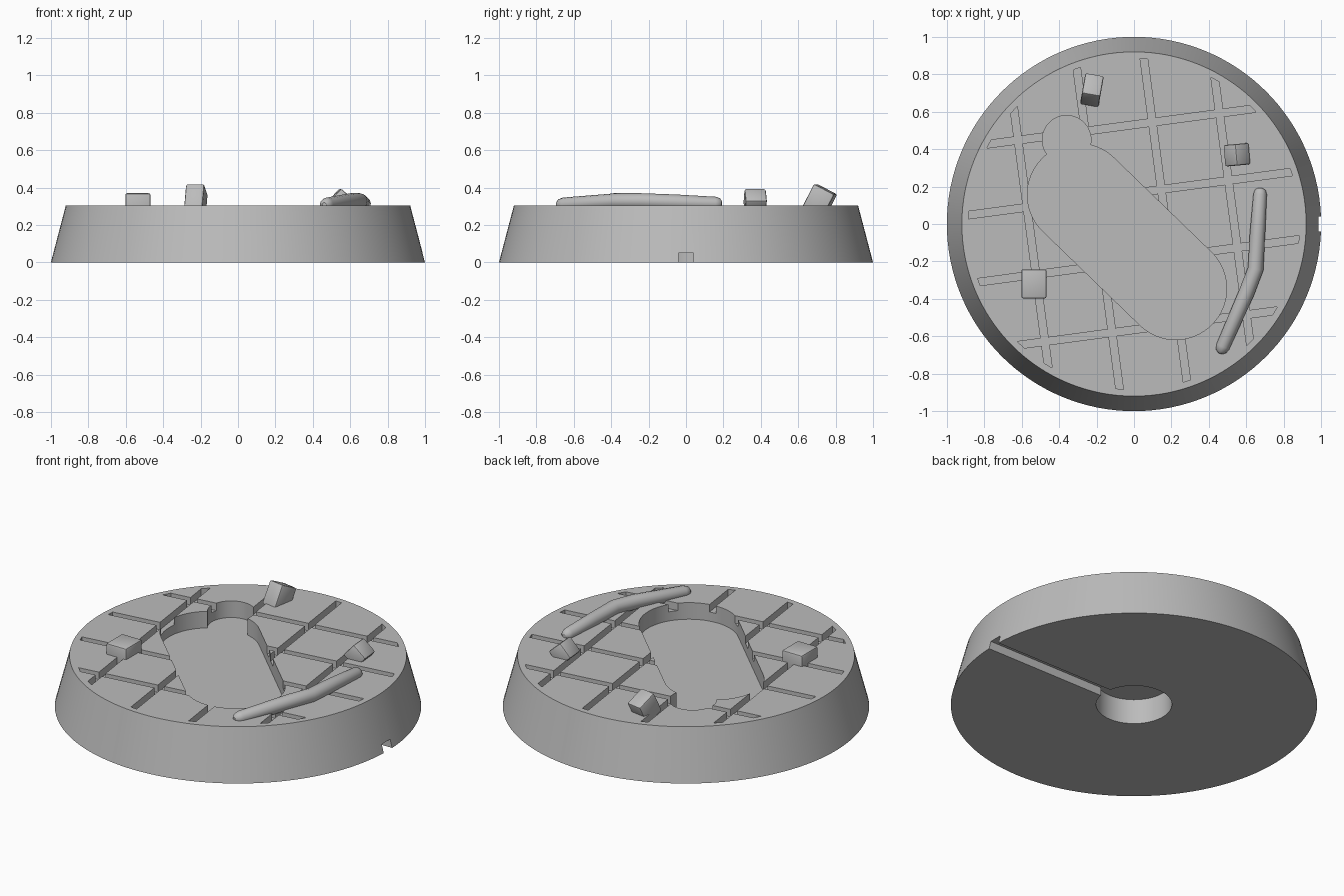
import bpy, bmesh, math
from mathutils import Vector, Matrix, Euler

if "Cube" in bpy.data.objects:
    bpy.data.objects.remove(bpy.data.objects["Cube"])

TOP = 0.305          # height of the base
POCKET_FLOOR = 0.205
GROOVE_FLOOR = 0.26

grey = bpy.data.materials.new("stone grey")
grey.use_nodes = True
grey.diffuse_color = (0.5, 0.5, 0.5, 1)
grey.node_tree.nodes["Principled BSDF"].inputs["Base Color"].default_value = (0.5, 0.5, 0.5, 1)


def add_object(name, bm):
    bmesh.ops.recalc_face_normals(bm, faces=bm.faces)
    mesh = bpy.data.meshes.new(name)
    bm.to_mesh(mesh)
    bm.free()
    mesh.materials.append(grey)
    obj = bpy.data.objects.new(name, mesh)
    bpy.context.collection.objects.link(obj)
    return obj


def activate(obj):
    bpy.ops.object.select_all(action='DESELECT')
    obj.select_set(True)
    bpy.context.view_layer.objects.active = obj


def smooth(obj, degrees=30):
    activate(obj)
    bpy.ops.object.shade_smooth_by_angle(angle=math.radians(degrees))


def prism(bm, outline, low, high):
    """Extrude a flat outline between two heights."""
    face = bm.faces.new([bm.verts.new((x, y, low)) for x, y in outline])
    new = bmesh.ops.extrude_face_region(bm, geom=[face])["geom"]
    bmesh.ops.translate(bm, vec=(0, 0, high - low),
                        verts=[v for v in new if isinstance(v, bmesh.types.BMVert)])


def arc(center, radius, start, end, steps):
    return [(center[0] + radius * math.cos(start + (end - start) * i / steps),
             center[1] + radius * math.sin(start + (end - start) * i / steps))
            for i in range(steps + 1)]


def carve(target, name, outlines, low, high):
    """Cut prisms out of the target and drop the cutter."""
    bm = bmesh.new()
    for outline in outlines:
        prism(bm, outline, low, high)
    cutter = add_object(name, bm)
    cutter.hide_render = True
    mod = target.modifiers.new(name, 'BOOLEAN')
    mod.operation = 'DIFFERENCE'
    mod.solver = 'EXACT'
    mod.object = cutter
    activate(target)
    bpy.ops.object.modifier_apply(modifier=name)
    bpy.data.objects.remove(cutter)


# Round base with sloping side
bm = bmesh.new()
bmesh.ops.create_cone(bm, cap_ends=True, segments=128, radius1=1.0, radius2=0.92, depth=TOP,
                      matrix=Matrix.Translation((0, 0, TOP / 2)))
base = add_object("round_base", bm)

# Paving grooves: two crossing sets, each strip ending on a common circle
tilt = math.radians(7.6)
spacing, half_width, reach = 0.362, 0.02, 0.885


def strip(angle, offset):
    along = Vector((math.cos(angle), math.sin(angle)))
    across = Vector((-along.y, along.x))
    corners = []
    for side, ends in ((-1, (-1, 1)), (1, (1, -1))):
        off = offset + side * half_width
        for end in ends:
            corners.append(along * end * math.sqrt(reach ** 2 - off ** 2) + across * off)
    return [tuple(c) for c in corners]


for name, angle, first in (("cross_grooves", tilt, -0.56),
                           ("long_grooves", tilt - math.pi / 2, -0.555)):
    carve(base, name, [strip(angle, first + spacing * i) for i in range(4)], GROOVE_FLOOR, 0.5)

# Slot-shaped pocket with a round finger notch
a, b, r = Vector((-0.297, 0.157)), Vector((0.222, -0.345)), 0.273
heading = math.atan2(b.y - a.y, b.x - a.x)
quarter = math.pi / 2
slot = (arc(b, r, heading - quarter, heading + quarter, 32)
        + arc(a, r, heading + quarter, heading + 3 * quarter, 32))
carve(base, "pocket_slot", [slot], POCKET_FLOOR, 0.5)
carve(base, "finger_notch", [arc((-0.36, 0.45), 0.13, 0, 2 * math.pi, 48)[:-1]], POCKET_FLOOR, 0.5)

# Underside: round recess and a channel running out to the edge
carve(base, "round_recess", [arc((0, 0), 0.207, 0, 2 * math.pi, 64)[:-1]], -0.1, 0.15)
carve(base, "channel", [[(0.1, -0.04), (1.1, -0.04), (1.1, 0.04), (0.1, 0.04)]], -0.1, 0.05)
smooth(base)


# Loose stone blocks
def block(name, size, location, rotation):
    bm = bmesh.new()
    bmesh.ops.create_cube(bm, size=1, matrix=Matrix.Diagonal((*size, 1)))
    bmesh.ops.bevel(bm, geom=bm.edges[:], offset=0.01, segments=2, profile=0.5, affect='EDGES')
    turn = Euler([math.radians(d) for d in rotation]).to_matrix().to_4x4()
    bm.transform(Matrix.Translation(location) @ turn)
    smooth(add_object(name, bm), 40)


block("flat_block", (0.135, 0.155, 0.14), (-0.535, -0.32, 0.3), (0, 0, 0))
block("leaning_block", (0.1, 0.125, 0.14), (-0.225, 0.715, 0.33), (-27, 0, -10))
block("tipped_block", (0.1, 0.115, 0.1), (0.55, 0.37, 0.325), (0, 42, 5))

# Bent branch: a tube with tapered, rounded ends
path = [(0.677, 0.192, 0.315, 0.012), (0.676, 0.182, 0.315, 0.028), (0.674, 0.16, 0.315, 0.036),
        (0.66, -0.05, 0.322, 0.041), (0.65, -0.24, 0.328, 0.042), (0.6, -0.37, 0.328, 0.042),
        (0.475, -0.655, 0.31, 0.037), (0.465, -0.68, 0.309, 0.029), (0.461, -0.692, 0.308, 0.012)]
curve = bpy.data.curves.new("branch", 'CURVE')
curve.dimensions = '3D'
curve.bevel_depth = 1.0
curve.bevel_resolution = 4
curve.use_fill_caps = True
spline = curve.splines.new('POLY')
spline.points.add(len(path) - 1)
for point, (x, y, z, radius) in zip(spline.points, path):
    point.co = (x, y, z, 1)
    point.radius = radius
curve.materials.append(grey)
branch = bpy.data.objects.new("branch", curve)
bpy.context.collection.objects.link(branch)
activate(branch)
bpy.ops.object.convert(target='MESH')
smooth(bpy.context.object, 50)
